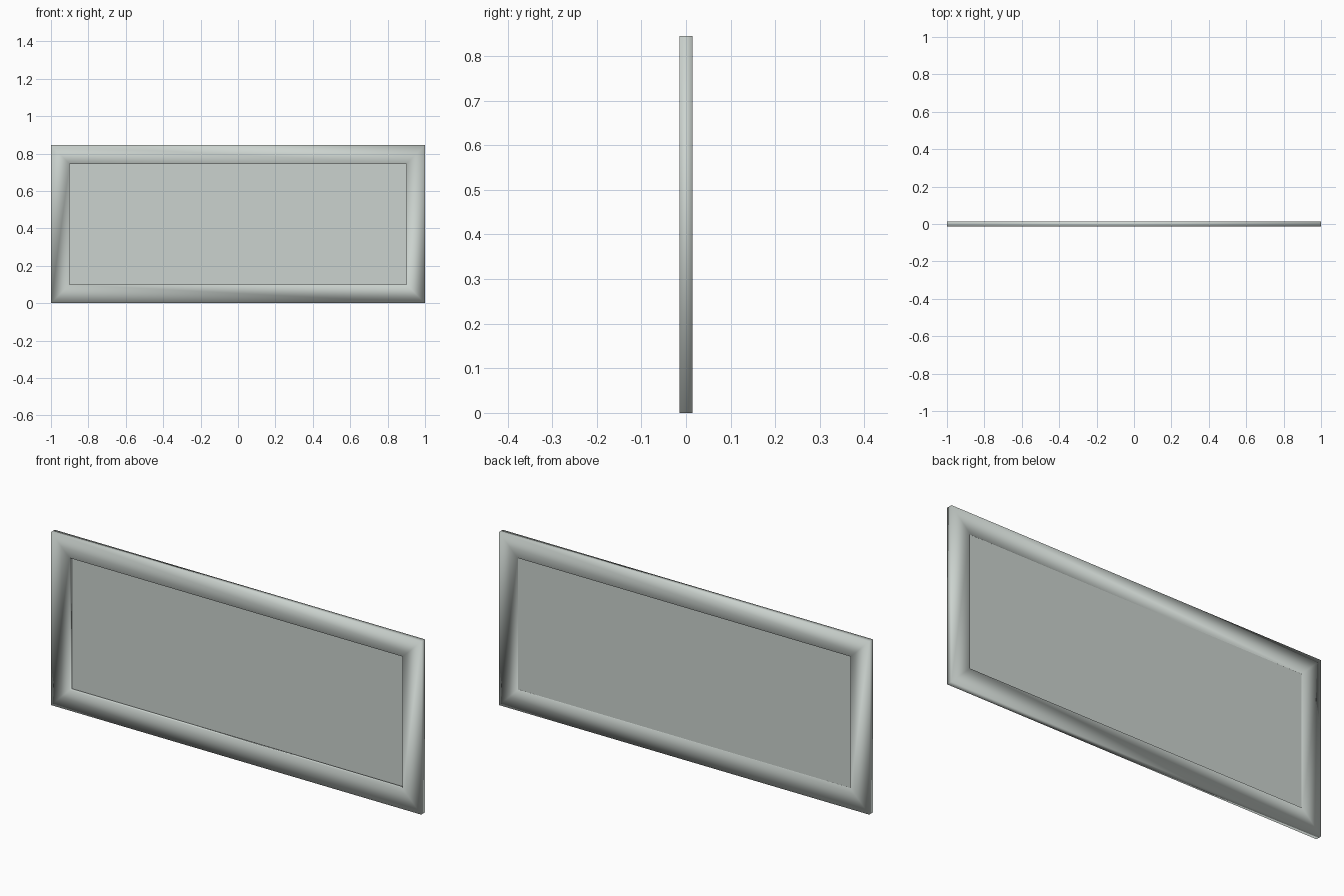
import bpy, bmesh

if "Cube" in bpy.data.objects:
    bpy.data.objects.remove(bpy.data.objects["Cube"])

W, H, D, B = 2.0, 0.845, 0.0145, 0.1   # width, height, half depth, border


def material(name, rgb):
    m = bpy.data.materials.new(name)
    m.diffuse_color = (*rgb, 1)
    m.use_nodes = True
    m.node_tree.nodes["Principled BSDF"].inputs["Base Color"].default_value = m.diffuse_color
    return m


def add_object(name, bm, mat, smooth):
    bmesh.ops.recalc_face_normals(bm, faces=bm.faces)
    me = bpy.data.meshes.new(name)
    for f in bm.faces:
        f.smooth = smooth
    bm.to_mesh(me)
    bm.free()
    me.materials.append(mat)
    ob = bpy.data.objects.new(name, me)
    bpy.context.collection.objects.link(ob)
    return ob


def ring(bm, inset, y):
    x = W / 2 - inset
    return [bm.verts.new(p) for p in ((-x, y, inset), (x, y, inset),
                                      (x, y, H - inset), (-x, y, H - inset))]


grey = material("pale grey green", (0.60, 0.65, 0.62))

# Mitred border: square section swept round the rectangle, softly shaded
bm = bmesh.new()
rings = [ring(bm, i, y) for i, y in ((0, -D), (0, D), (B, D), (B, -D))]
for k in range(4):
    a, b = rings[k], rings[(k + 1) % 4]
    for i in range(4):
        j = (i + 1) % 4
        bm.faces.new((a[i], a[j], b[j], b[i]))
add_object("border_frame", bm, grey, True)

# Recessed flat panel, set towards the back
bm = bmesh.new()
front, back = ring(bm, B, 0.004), ring(bm, B, 0.009)
bm.faces.new(front)
bm.faces.new(back)
for i in range(4):
    j = (i + 1) % 4
    bm.faces.new((front[i], front[j], back[j], back[i]))
add_object("recessed_panel", bm, grey, False)
